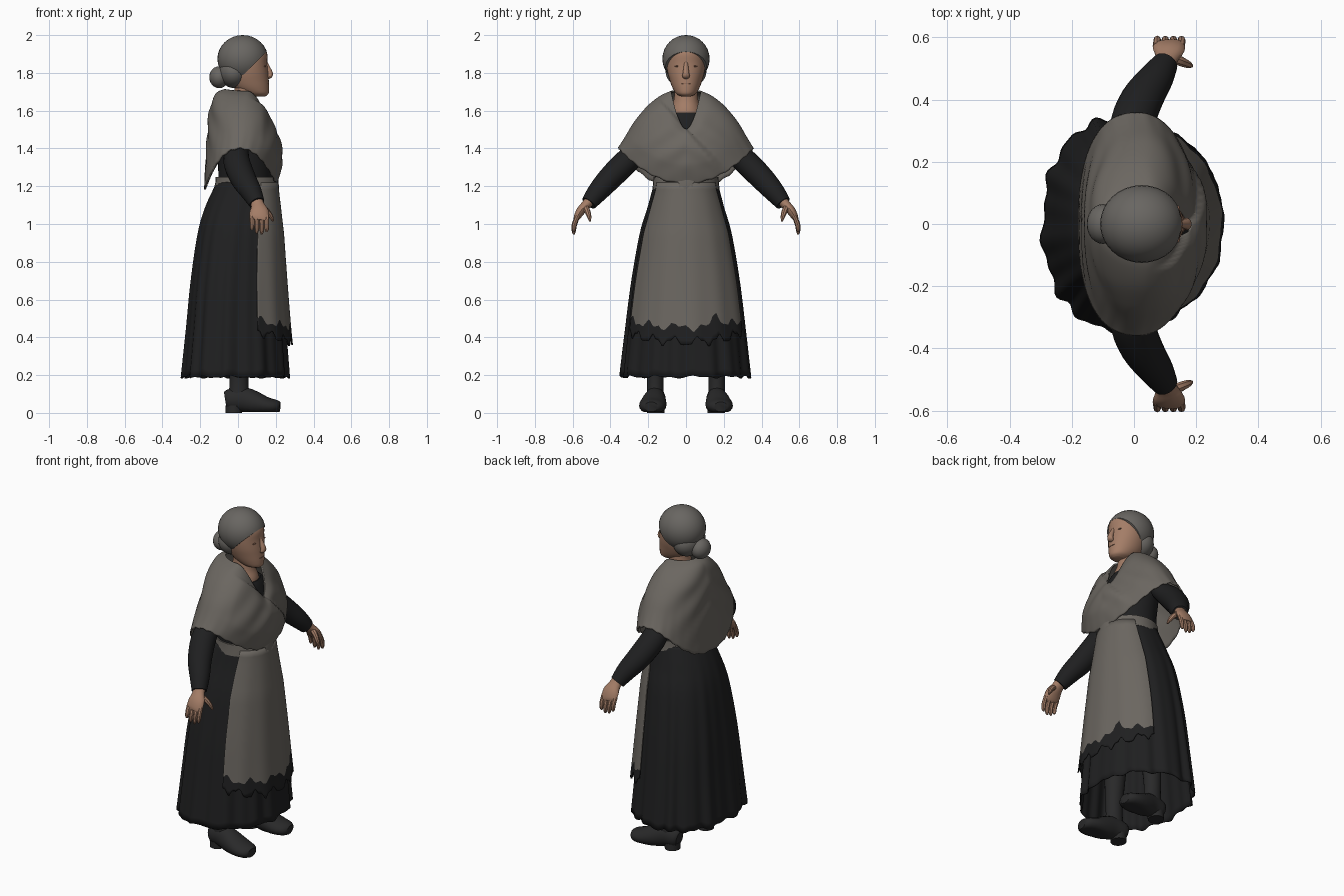
import bpy, bmesh, math
from mathutils import Vector

if "Cube" in bpy.data.objects:
    bpy.data.objects.remove(bpy.data.objects["Cube"])


def material(name, rgb):
    m = bpy.data.materials.new(name)
    m.diffuse_color = (*rgb, 1)
    m.use_nodes = True
    m.node_tree.nodes["Principled BSDF"].inputs["Base Color"].default_value = m.diffuse_color
    return m


SKIN = material("skin", (0.37, 0.205, 0.135))
HAIR = material("grey hair", (0.14, 0.132, 0.121))
CLOTH = material("grey cloth", (0.147, 0.134, 0.118))
DRESS = material("black dress", (0.0138, 0.014, 0.0147))
BOOT = material("boot leather", (0.022, 0.022, 0.0225))
LINE = material("face shadow", (0.2, 0.1, 0.065))


def finish(name, bm, mats, angle=40, thick=0):
    bmesh.ops.recalc_face_normals(bm, faces=bm.faces)
    me = bpy.data.meshes.new(name)
    bm.to_mesh(me)
    bm.free()
    ob = bpy.data.objects.new(name, me)
    bpy.context.collection.objects.link(ob)
    for m in mats:
        me.materials.append(m)
    bpy.ops.object.select_all(action='DESELECT')
    bpy.context.view_layer.objects.active = ob
    ob.select_set(True)
    bpy.ops.object.shade_smooth_by_angle(angle=math.radians(angle))
    if thick:
        mod = ob.modifiers.new("thickness", 'SOLIDIFY')
        mod.thickness, mod.offset = thick, 0
    return ob


def grid(name, fn, nu, nv, mats, closed=True, caps=True, thick=0, rule=None):
    """Surface from fn(u, v), u around and v along, both 0..1."""
    bm = bmesh.new()
    rows = [[bm.verts.new(fn(i / nu, j / nv)) for i in range(nu if closed else nu + 1)]
            for j in range(nv + 1)]
    n = len(rows[0])
    for j in range(nv):
        for i in range(nu):
            k = (i + 1) % n
            f = bm.faces.new((rows[j][i], rows[j][k], rows[j + 1][k], rows[j + 1][i]))
            if rule:
                f.material_index = rule(j)
    if closed and caps:
        bm.faces.new(rows[0])
        bm.faces.new(rows[-1])
    return finish(name, bm, mats, thick=thick)


def sample(table, t):
    """Smooth interpolation through the rows of a table."""
    s = t * (len(table) - 1)
    i = min(int(s), len(table) - 2)
    f = s - i
    a, b, c, d = (table[min(max(i + k, 0), len(table) - 1)] for k in (-1, 0, 1, 2))
    return [0.5 * (2 * q + (r - p) * f + (2 * p - 5 * q + 4 * r - w) * f * f
                   + (3 * q - p - 3 * r + w) * f ** 3) for p, q, r, w in zip(a, b, c, d)]


def oval(xb, xf, hw, th, power=1.0, mid=None):
    """Point on an oval; mid is the x where it is widest."""
    c, s = math.cos(th), math.sin(th)
    m = (xb + xf) / 2 if mid is None else mid
    return (m + ((xf - m) if c > 0 else (xb - m)) * abs(c) ** power,
            hw * math.copysign(abs(s) ** power, s))


def body(name, table, mat, nu=32, nv=24, caps=True, thick=0):
    """Upright loft; rows are z, back x, front x, half width."""
    def fn(u, v):
        z, xb, xf, hw = sample(table, v)
        return (*oval(xb, xf, hw, u * math.tau), z)
    return grid(name, fn, nu, nv, [mat], caps=caps, thick=thick)


def limb(name, path, mat, hint=(1, 0, 0), nu=14, nv=14, floor=-1):
    """Tube along a path; rows are x, y, z, radius along hint, other radius."""
    def fn(u, v):
        x, y, z, ra, rb = sample(path, v)
        t = Vector(sample(path, min(v + .02, 1))[:3]) - Vector(sample(path, max(v - .02, 0))[:3])
        t.normalize()
        a = Vector(hint)
        a = (a - t * a.dot(t)).normalized()
        p = Vector((x, y, z)) + a * ra * math.cos(u * math.tau) + t.cross(a) * rb * math.sin(u * math.tau)
        p.z = max(p.z, floor)
        return p
    return grid(name, fn, nu, nv, [mat])


def ball(name, loc, size, mat, cut=None, seg=32):
    bm = bmesh.new()
    bmesh.ops.create_uvsphere(bm, u_segments=seg, v_segments=seg // 2, radius=1)
    for v in bm.verts:
        v.co = Vector([l + c * s for l, c, s in zip(loc, v.co, size)])
    if cut:
        g = bm.verts[:] + bm.edges[:] + bm.faces[:]
        r = bmesh.ops.bisect_plane(bm, geom=g, plane_co=cut[0], plane_no=cut[1], clear_inner=True)
        bmesh.ops.edgeloop_fill(bm, edges=[e for e in r['geom_cut'] if isinstance(e, bmesh.types.BMEdge)])
    return finish(name, bm, [mat])


# Pleated skirt, open at the hem: z, back x, front x, half width, widest x
SKIRT = [(1.22, -.11, .2, .165, .04), (1.09, -.172, .212, .2, .01), (.95, -.213, .226, .242, -.015),
         (.7, -.25, .24, .287, -.035), (.45, -.275, .256, .32, -.045), (.19, -.303, .277, .352, -.05)]


def skirt_fn(u, v):
    th = u * math.tau
    z, xb, xf, hw, mid = sample(SKIRT, v)
    x, y = oval(xb, xf, hw, th, .92, mid)
    wave = .5 + .3 * math.sin(13 * th + math.sin(3 * th)) + .2 * math.sin(22 * th + 2)
    k = 1 - .075 * v * wave
    return x * k, y * k, z + v * (.005 * math.sin(11 * th) + .004 * math.sin(23 * th))


grid("skirt", skirt_fn, 144, 24, [DRESS], caps=False, thick=.006)


# Apron with a ragged dark lace border
def spike(t):
    return abs(t % 1 - .5) * 2


def apron_fn(u, v):
    th = (u * 2 - 1) * 1.14
    row = v * 24
    edge = .425 + .035 * spike(th * 2.1 + .3) + .025 * spike(th * 4.7) + .08 * max(0, 1 - abs(th - .5) / .13)
    edge += .03 * th * th
    hem = .342 + .045 * th * th + .05 * spike(th * 2.9 + .5) + .018 * spike(th * 7.3)
    z = 1.22 + (edge - 1.22) * row / 20 if row <= 20 else edge + (hem - edge) * (row - 20) / 4
    lo = max(i for i in range(len(SKIRT) - 1) if SKIRT[i][0] >= z)
    t = (SKIRT[lo][0] - z) / (SKIRT[lo][0] - SKIRT[lo + 1][0])
    _, xb, xf, hw, mid = sample(SKIRT, (lo + t) / (len(SKIRT) - 1))
    x, y = oval(xb, xf, hw, th, .92, mid)
    k = 1.01 + .01 * math.sin(14 * th) * (1.22 - z)
    return x * k + .009 + .014 * (1.22 - z) * math.cos(th), y * k, z


grid("apron", apron_fn, 96, 24, [CLOTH, DRESS], closed=False, thick=.005,
     rule=lambda j: 0 if j < 20 else 1)
body("waistband", [(1.185, -.128, .217, .178), (1.22, -.12, .215, .174), (1.25, -.118, .21, .172)],
     CLOTH, nv=4)

# Bodice and neck
body("bodice", [(1.15, -.105, .18, .16), (1.3, -.105, .18, .165), (1.45, -.115, .172, .175),
                (1.55, -.1, .146, .15), (1.59, -.07, .128, .1)], DRESS)
body("neck", [(1.54, -.04, .125, .09), (1.6, -.035, .122, .078), (1.65, -.03, .104, .066),
              (1.7, -.02, .095, .06), (1.77, -.02, .09, .06)], SKIN)

# Shawl: back x, front x, half width, then back, front and side heights
SHAWL = [(-.07, .165, .078, 1.71, 1.5, 1.7), (-.115, .192, .14, 1.685, 1.47, 1.672),
         (-.145, .205, .203, 1.61, 1.43, 1.622), (-.155, .214, .256, 1.51, 1.38, 1.555),
         (-.163, .214, .304, 1.4, 1.32, 1.48), (-.175, .2, .355, 1.185, 1.215, 1.4)]


def shawl_fn(u, v):
    th = u * math.tau
    xb, xf, hw, zb, zf, zs = sample(SHAWL, v)
    c = math.cos(th)
    x, y = oval(xb, xf, hw, th, 1 - v * (.03 if c > 0 else .18))
    z = zs * (1 - c * c) + (zf if c > 0 else zb) * c * c
    if c > .1:  # overlapping front panel
        s = min(max((1.5 - z - 1.1 * y) / .02 + .5, 0), 1)
        x += .016 * s * s * (3 - 2 * s) * min((c - .1) * 3, 1) * min(1, (1.02 - v) * 5)
    fold = .004 * math.sin(45 * (z + .7 * abs(y))) * math.sin(v * math.pi)
    return x + fold * c, y + fold * math.sin(th), z + v ** 6 * .004 * math.sin(27 * th)


grid("shawl", shawl_fn, 112, 36, [CLOTH], caps=False, thick=.01)

# Head and face
body("head", [(1.676, .07, .145, .027), (1.69, .03, .162, .052), (1.72, -.02, .165, .071),
              (1.76, -.05, .163, .086), (1.8, -.06, .16, .097), (1.85, -.07, .155, .104),
              (1.9, -.075, .155, .1), (1.93, -.06, .138, .085), (1.95, 0, .09, .05)], SKIN, nv=32)
limb("nose", [(.143, 0, 1.86, .01, .01), (.156, 0, 1.83, .013, .013),
              (.17, 0, 1.797, .017, .015), (.168, 0, 1.782, .02, .012),
              (.152, 0, 1.772, .012, .006)], SKIN, hint=(0, 1, 0))
ball("mouth", (.1605, 0, 1.742), (.005, .024, .003), LINE, seg=12)
for s, side in ((1, "left"), (-1, "right")):
    ball(side + "_eye", (.142, s * .042, 1.835), (.006, .018, .004), LINE, seg=12)

# Swept-back hair and bun
ball("hair", (.025, 0, 1.874), (.134, .125, .126), HAIR, cut=((.03, 0, 1.79), (-1, 0, 1)))
ball("nape_hair", (-.022, 0, 1.805), (.08, .108, .085), HAIR)
ball("hair_bun", (-.1, 0, 1.777), (.052, .064, .058), HAIR, seg=24)

for s, side in ((1, "left"), (-1, "right")):
    # Sleeve and hand
    limb(side + "_sleeve", [(.0, s * .22, 1.42, .055, .05), (-.008, s * .31, 1.335, .07, .066),
                            (.025, s * .4, 1.245, .068, .064), (.07, s * .467, 1.17, .056, .055),
                            (.1, s * .515, 1.11, .042, .042)], DRESS, nu=20)
    limb(side + "_palm", [(.095, s * .503, 1.13, .034, .03), (.105, s * .53, 1.1, .036, .026),
                          (.112, s * .558, 1.068, .05, .024), (.112, s * .577, 1.035, .05, .018),
                          (.11, s * .585, 1.02, .04, .01)], SKIN)
    for i, length in enumerate((.062, .08, .085, .072)):
        x = .073 + .026 * i
        limb(f"{side}_finger_{i + 1}", [(x, s * .572, 1.045, .013, .012),
             (x + .002, s * .59, 1.03 - length * .4, .0125, .013),
             (x + .001, s * .594, 1.03 - length * .8, .011, .011),
             (x, s * .594, 1.03 - length, .005, .005)], SKIN, nu=8, nv=8)
    limb(side + "_thumb", [(.125, s * .535, 1.09, .018, .016), (.152, s * .523, 1.07, .016, .015),
                           (.174, s * .513, 1.04, .012, .012), (.186, s * .508, 1.015, .005, .005)],
         SKIN, hint=(0, 1, 0), nu=8, nv=8)
    # Stockinged leg and boot
    limb(side + "_leg", [(.01, s * .13, .8, .07, .07), (.008, s * .15, .45, .062, .062),
                         (.006, s * .163, .25, .052, .048), (.005, s * .163, .15, .05, .044),
                         (.005, s * .163, .08, .058, .046)], BOOT)
    limb(side + "_shoe", [(-.066, s * .157, .065, .036, .045), (-.045, s * .158, .068, .05, .058),
                          (.02, s * .163, .072, .055, .066), (.085, s * .17, .054, .067, .062),
                          (.15, s * .177, .038, .072, .046), (.2, s * .182, .034, .06, .036),
                          (.222, s * .184, .032, .036, .026)], BOOT, hint=(0, 1, 0), nu=20, floor=.004)
    body(side + "_heel", [(0, -.066, .02, .046), (.04, -.066, .025, .046)], BOOT, nv=1)
    bpy.context.object.location.y = s * .16
